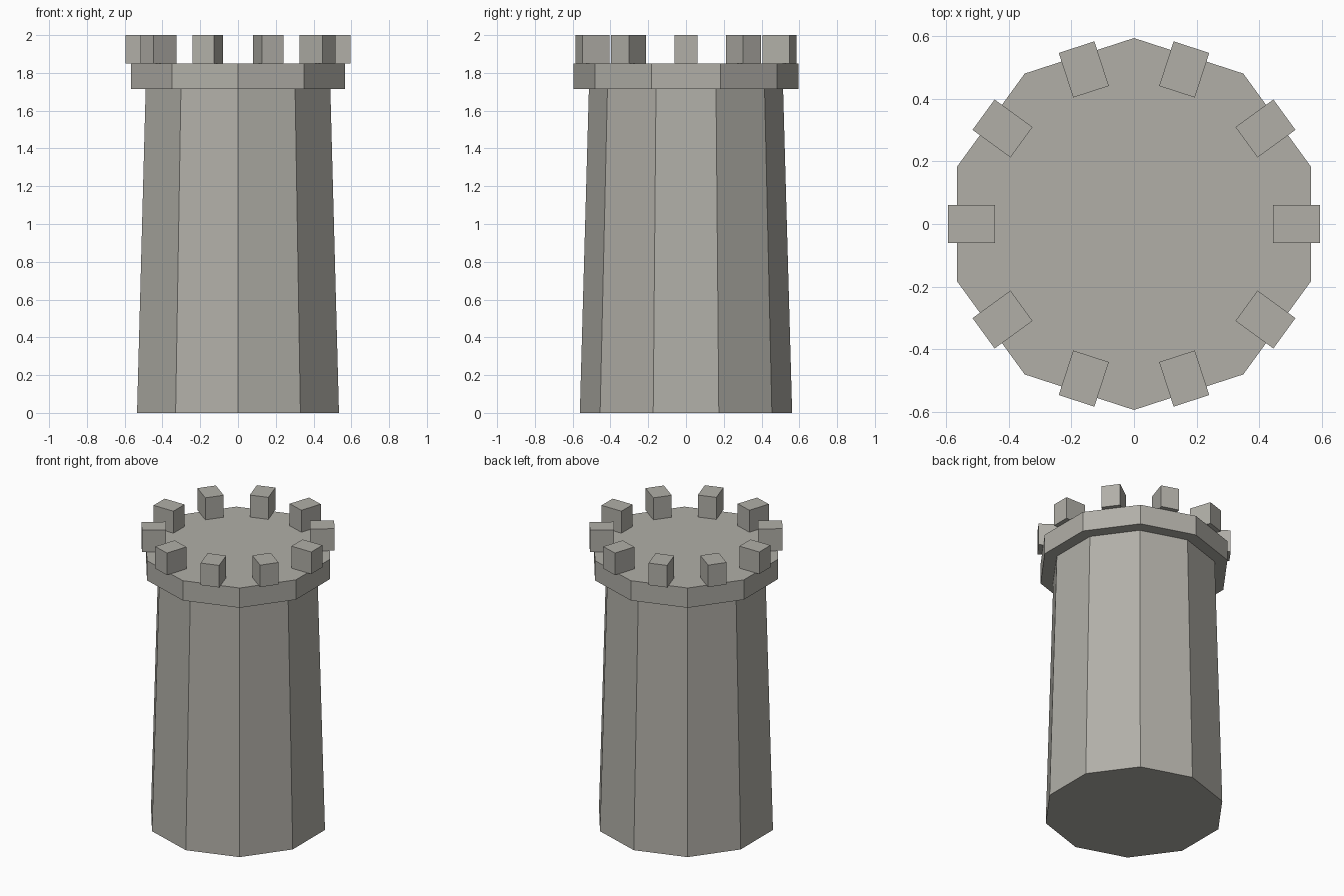
import bpy
import math

if "Cube" in bpy.data.objects:
    bpy.data.objects.remove(bpy.data.objects["Cube"])

SIDES = 10
STEP = math.tau / SIDES

stone = bpy.data.materials.new("grey_stone")
stone.diffuse_color = (0.44, 0.43, 0.39, 1)
stone.use_nodes = True
stone.node_tree.nodes["Principled BSDF"].inputs["Base Color"].default_value = stone.diffuse_color


def finish(name):
    obj = bpy.context.object
    obj.name = name
    obj.data.materials.append(stone)
    return obj


def drum(name, r_bottom, r_top, z0, z1):
    """Ten-sided drum with a corner pointing to the front and the back."""
    bpy.ops.mesh.primitive_cone_add(vertices=SIDES, radius1=r_bottom, radius2=r_top,
                                    depth=z1 - z0, location=(0, 0, (z0 + z1) / 2))
    return finish(name)


# Tapered shaft and the wider platform on top of it
drum("tower_shaft", 0.562, 0.514, 0, 1.715)
drum("platform", 0.595, 0.595, 1.715, 1.85)

# Battlement blocks, one in the middle of each platform side
for i in range(SIDES):
    a = i * STEP
    bpy.ops.mesh.primitive_cube_add(
        size=1, location=(0.52 * math.cos(a), 0.52 * math.sin(a), 1.925), rotation=(0, 0, a))
    block = finish(f"battlement_{i + 1}")
    block.scale = (0.15, 0.12, 0.15)
